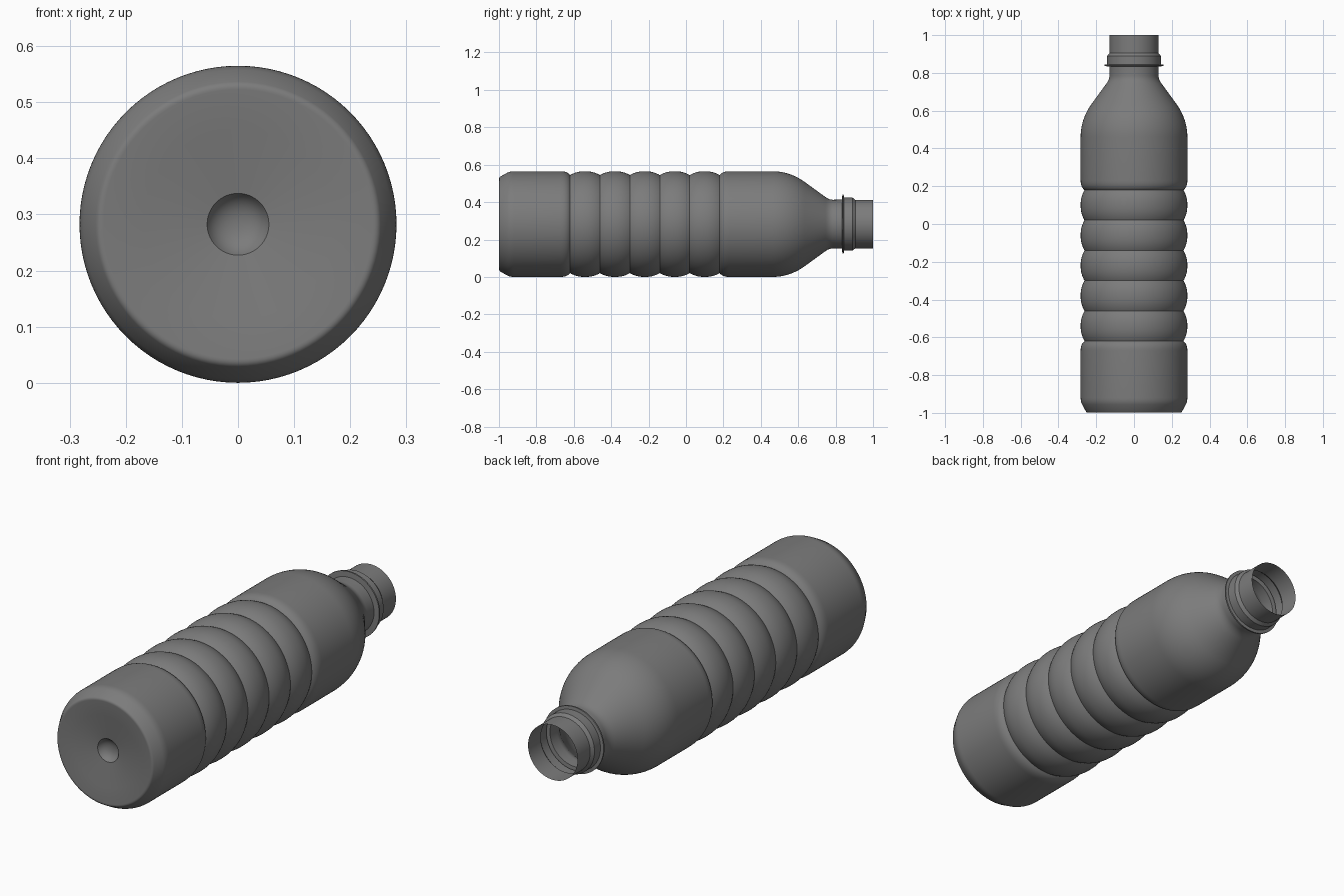
import bpy
import bmesh
import math
from mathutils import Matrix, Vector

if "Cube" in bpy.data.objects:
    bpy.data.objects.remove(bpy.data.objects["Cube"], do_unlink=True)

RADIUS = 0.2825
GROOVE = 0.262
SEGMENTS = 96

plastic = bpy.data.materials.new("grey plastic")
plastic.use_nodes = True
colour = (0.2, 0.2, 0.2, 1)
plastic.diffuse_color = colour
plastic.node_tree.nodes["Principled BSDF"].inputs["Base Color"].default_value = colour


def bezier(a, b, c, steps):
    """Quadratic curve through the (y, radius) corners, without its first point."""
    a, b, c = Vector(a), Vector(b), Vector(c)
    ts = [i / steps for i in range(1, steps + 1)]
    return [tuple(a * (1 - t) ** 2 + b * 2 * t * (1 - t) + c * t * t) for t in ts]


def rib(start, end, steps=14):
    """Bulging ring between two grooves, without its first point."""
    points = []
    for i in range(1, steps + 1):
        t = -math.cos(math.pi * i / steps)
        y = (start + end) / 2 + t * (end - start) / 2
        points.append((y, GROOVE + (RADIUS - GROOVE) * (1 - abs(t) ** 2.3)))
    return points


def lathe(name, profile):
    """Spin a (y, radius) profile around the lengthwise axis."""
    bm = bmesh.new()
    verts = [bm.verts.new((r, y, 0)) for y, r in profile]
    edges = [bm.edges.new(pair) for pair in zip(verts, verts[1:])]
    bmesh.ops.spin(bm, geom=verts + edges, cent=(0, 0, 0), axis=(0, 1, 0),
                   angle=math.tau, steps=SEGMENTS, use_duplicate=False)
    bmesh.ops.remove_doubles(bm, verts=bm.verts, dist=0.0001)
    bmesh.ops.recalc_face_normals(bm, faces=bm.faces)
    # Side faces must point away from the axis
    side = max(bm.faces, key=lambda f: f.calc_center_median().xz.length)
    if side.normal.xz.dot(side.calc_center_median().xz) < 0:
        bmesh.ops.reverse_faces(bm, faces=bm.faces)
    bmesh.ops.transform(bm, matrix=Matrix.Translation((0, 0, RADIUS)), verts=bm.verts)
    mesh = bpy.data.meshes.new(name)
    bm.to_mesh(mesh)
    bm.free()
    obj = bpy.data.objects.new(name, mesh)
    bpy.context.collection.objects.link(obj)
    mesh.materials.append(plastic)
    bpy.ops.object.select_all(action='DESELECT')
    obj.select_set(True)
    bpy.context.view_layer.objects.active = obj
    bpy.ops.object.shade_smooth_by_angle(angle=math.radians(35))
    return obj


# Hollowed base with a central dimple, then the rounded heel
profile = [(-0.945, 0)]
profile += bezier((-0.945, 0), (-0.945, 0.04), (-0.975, 0.055), 8)
profile += [(-0.99, 0.17), (-0.999, 0.24)]
profile += bezier((-0.999, 0.24), (-1, 0.249), (-0.993, 0.254), 4)
profile += [(-0.955, 0.275)]
profile += bezier((-0.955, 0.275), (-0.94, RADIUS), (-0.92, RADIUS), 5)

# Lower wall, ribs, upper wall
grooves = [-0.62 + 0.16 * i for i in range(6)]
profile += [(-0.67, RADIUS)]
profile += bezier((-0.67, RADIUS), (-0.635, RADIUS), (grooves[0], GROOVE), 6)
for start, end in zip(grooves, grooves[1:]):
    profile += rib(start, end)
profile += bezier((grooves[-1], GROOVE), (0.195, RADIUS), (0.23, RADIUS), 6)

# Shoulder tapering into the neck
profile += [(0.46, RADIUS)]
profile += bezier((0.46, RADIUS), (0.555, RADIUS), (0.635, 0.225), 12)
profile += [(0.745, 0.145)]
profile += bezier((0.745, 0.145), (0.765, 0.13), (0.785, 0.13), 5)

# Neck with carry flange, collar and open mouth
profile += [(0.834, 0.131), (0.836, 0.157), (0.843, 0.157), (0.845, 0.142),
            (0.89, 0.142), (0.905, 0.13), (1, 0.13)]

lathe("bottle", profile)
